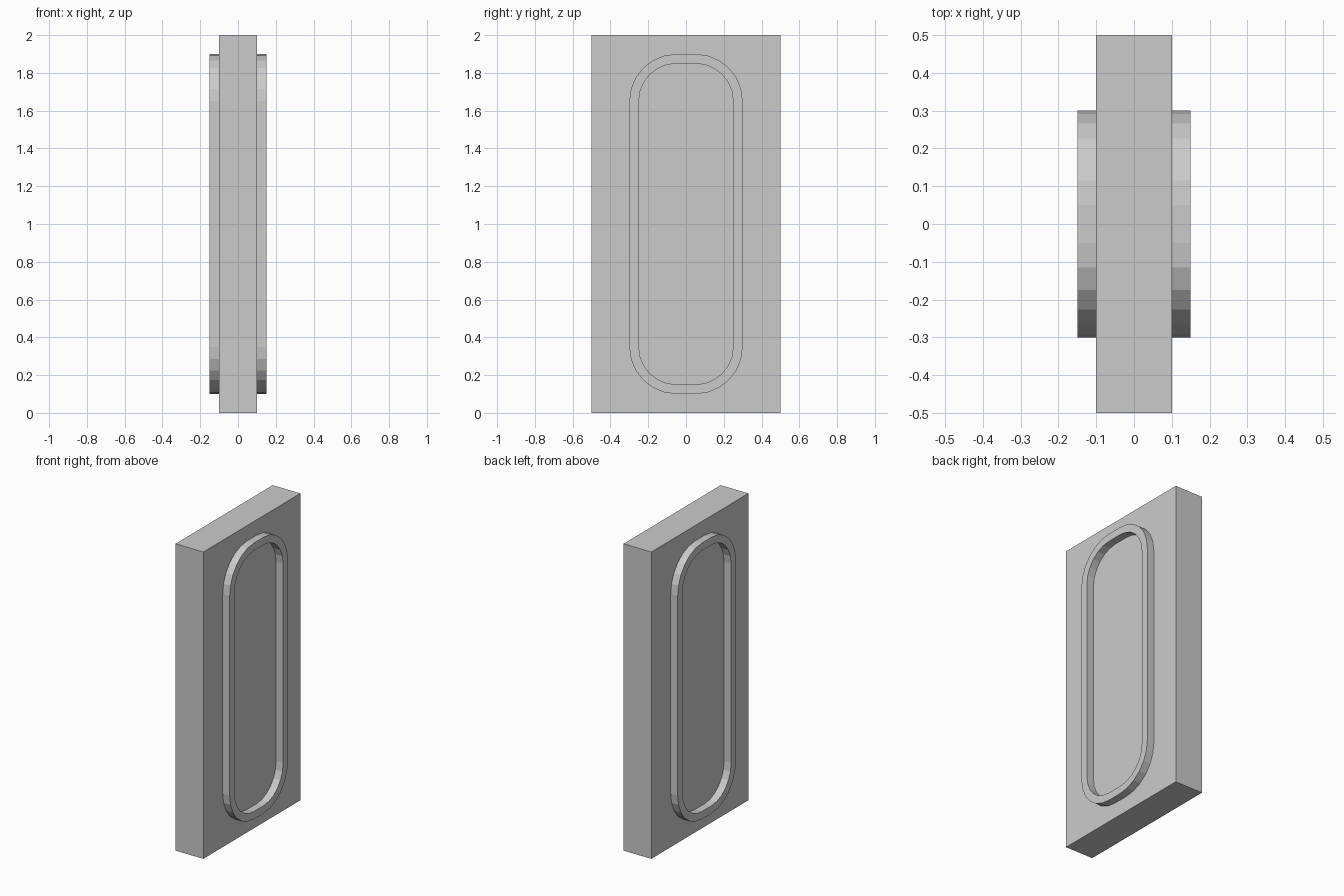
import bpy
import bmesh
from math import sin, cos, pi

if "Cube" in bpy.data.objects:
    bpy.data.objects.remove(bpy.data.objects["Cube"], do_unlink=True)

grey = bpy.data.materials.new("plain_grey")
grey.use_nodes = True
colour = (0.6, 0.6, 0.6, 1)
grey.diffuse_color = colour
grey.node_tree.nodes["Principled BSDF"].inputs["Base Color"].default_value = colour

THICK, WIDTH, HEIGHT = 0.2, 1.0, 2.0
RIM_DEPTH = 0.05
STEPS = 6  # segments per rounded corner


def finish(bm, name):
    bmesh.ops.recalc_face_normals(bm, faces=bm.faces)
    mesh = bpy.data.meshes.new(name)
    bm.to_mesh(mesh)
    bm.free()
    mesh.materials.append(grey)
    obj = bpy.data.objects.new(name, mesh)
    bpy.context.collection.objects.link(obj)
    return obj


def rounded_loop(bm, x, radius):
    """Rounded rectangle in the YZ plane around fixed corner centres."""
    verts = []
    for corner, (sy, sz) in enumerate([(1, 1), (-1, 1), (-1, -1), (1, -1)]):
        for i in range(STEPS + 1):
            a = (corner + i / STEPS) * pi / 2
            verts.append(bm.verts.new((x, sy * 0.05 + radius * cos(a),
                                       HEIGHT / 2 + sz * 0.65 + radius * sin(a))))
    return verts


# Slab
bm = bmesh.new()
bmesh.ops.create_cube(bm, size=1)
bmesh.ops.scale(bm, vec=(THICK, WIDTH, HEIGHT), verts=bm.verts)
bmesh.ops.translate(bm, vec=(0, 0, HEIGHT / 2), verts=bm.verts)
finish(bm, "slab")

# Raised rounded rim on each broad side
for name, side in (("left_rim", 1), ("right_rim", -1)):
    bm = bmesh.new()
    base, top = side * THICK / 2, side * (THICK / 2 + RIM_DEPTH)
    loops = [rounded_loop(bm, x, r) for x, r in
             ((base, 0.25), (top, 0.25), (top, 0.2), (base, 0.2))]
    count = len(loops[0])
    for k in range(3):
        a, b = loops[k], loops[k + 1]
        for i in range(count):
            j = (i + 1) % count
            bm.faces.new((a[i], a[j], b[j], b[i]))
    rim = finish(bm, name)
    # Open strips need their outward direction checked on the rim face
    front = [p for p in rim.data.polygons if abs(p.normal.x) > 0.9]
    if front[0].normal.x * side < 0:
        rim.data.flip_normals()
